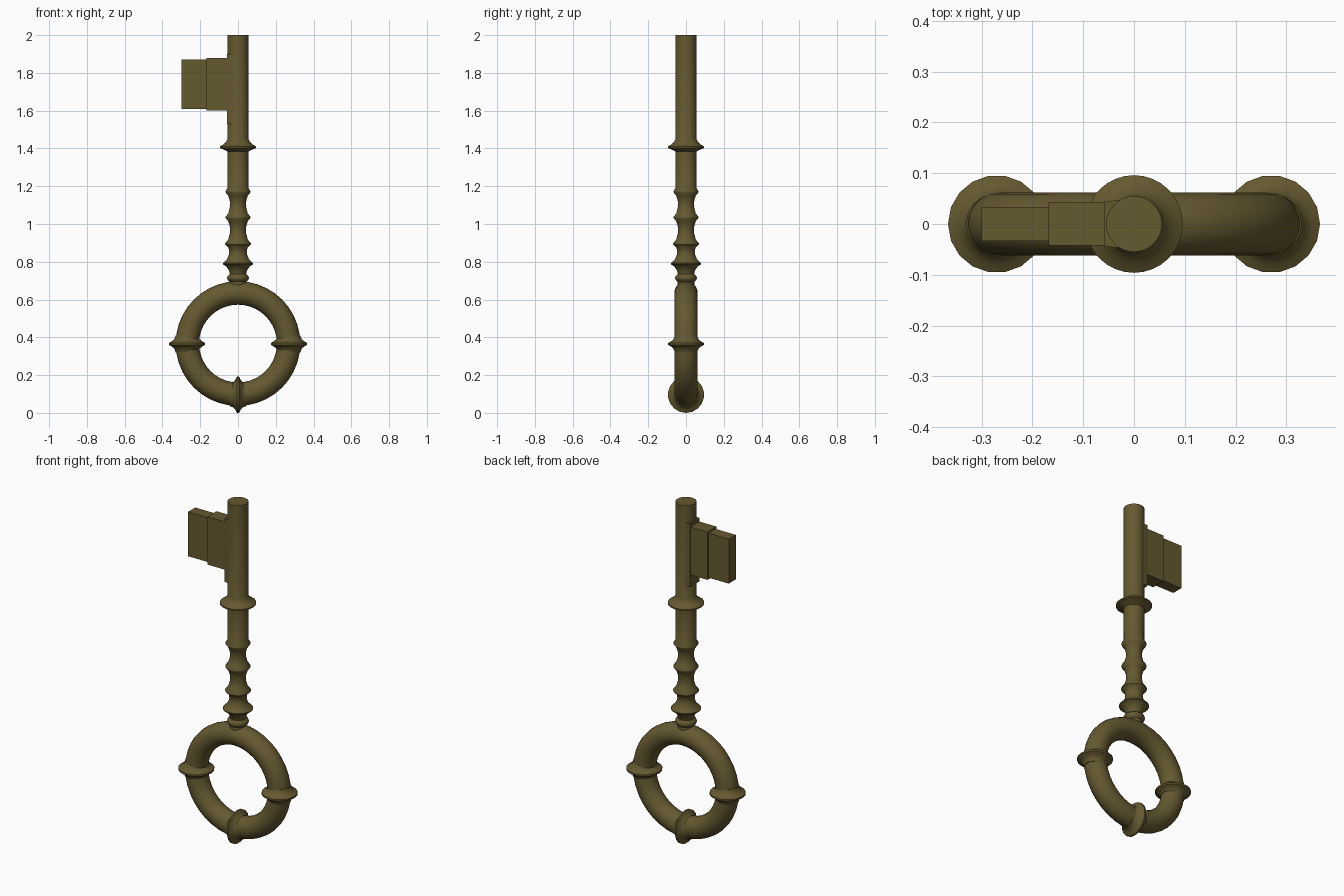
import bpy, bmesh, math
from mathutils import Matrix

if "Cube" in bpy.data.objects:
    bpy.data.objects.remove(bpy.data.objects["Cube"])

brass = bpy.data.materials.new("aged_brass")
brass.diffuse_color = (0.13, 0.10, 0.03, 1)
brass.use_nodes = True
brass.node_tree.nodes["Principled BSDF"].inputs["Base Color"].default_value = brass.diffuse_color


def finish(name, bm, smooth=True):
    bmesh.ops.recalc_face_normals(bm, faces=bm.faces)
    mesh = bpy.data.meshes.new(name)
    bm.to_mesh(mesh)
    bm.free()
    mesh.materials.append(brass)
    ob = bpy.data.objects.new(name, mesh)
    bpy.context.collection.objects.link(ob)
    bpy.ops.object.select_all(action='DESELECT')
    ob.select_set(True)
    bpy.context.view_layer.objects.active = ob
    if smooth:
        bpy.ops.object.shade_smooth_by_angle(angle=math.radians(40))
    return ob


def lathe(name, profile, sides, matrix=Matrix()):
    """Revolve (radius, z) points around z and cap both ends."""
    bm = bmesh.new()
    rings = [[bm.verts.new((r * math.cos(2 * math.pi * i / sides),
                            r * math.sin(2 * math.pi * i / sides), z))
              for i in range(sides)] for r, z in profile]
    for a, b in zip(rings, rings[1:]):
        for i in range(sides):
            j = (i + 1) % sides
            bm.faces.new((a[i], a[j], b[j], b[i]))
    bm.faces.new(rings[0][::-1])
    bm.faces.new(rings[-1])
    bm.transform(matrix)
    return finish(name, bm)


def block(name, x0, x1, half0, half1, z0, z1, slope=0.0):
    """Box along x; half0/half1 are the y half widths at x0 and x1."""
    bm = bmesh.new()
    bmesh.ops.create_cube(bm, size=2)
    for v in bm.verts:
        inner = v.co.x > 0
        v.co.x = x1 if inner else x0
        v.co.y *= half1 if inner else half0
        s = slope if inner else 0
        v.co.z = z1 + s if v.co.z > 0 else z0 - s
    return finish(name, bm, smooth=False)


# Bow: the round handle ring
bpy.ops.mesh.primitive_torus_add(major_segments=40, minor_segments=20,
                                 major_radius=0.268, minor_radius=0.062,
                                 location=(0, 0, 0.367), rotation=(math.pi / 2, 0, 0))
bow = bpy.context.object
bow.name = "bow_ring"
bow.data.materials.append(brass)
bpy.ops.object.shade_smooth()

# Pointed collars on the sides and bottom of the bow
collar = [(0.060, -0.045), (0.067, -0.025), (0.080, -0.014), (0.096, -0.005),
          (0.096, 0.005), (0.080, 0.014), (0.067, 0.025), (0.060, 0.045)]
for name, x, z, turn in (("left_bow_collar", -0.27, 0.365, 0),
                         ("right_bow_collar", 0.27, 0.365, 0),
                         ("bottom_bow_collar", 0, 0.096, math.pi / 2)):
    lathe(name, collar, 18,
          Matrix.Translation((x, 0, z)) @ Matrix.Rotation(turn, 4, 'Y'))

# Shank: turned stem with beads, then a plain shaft with one collar
lathe("shank", [
    (0.045, 0.66), (0.045, 0.695), (0.055, 0.705), (0.058, 0.715), (0.055, 0.725),
    (0.043, 0.735), (0.048, 0.755), (0.062, 0.775), (0.080, 0.787), (0.080, 0.793),
    (0.062, 0.808), (0.050, 0.83), (0.046, 0.85), (0.050, 0.875), (0.068, 0.892),
    (0.068, 0.898), (0.052, 0.917), (0.043, 0.95), (0.043, 0.985), (0.052, 1.015),
    (0.066, 1.032), (0.066, 1.038), (0.052, 1.055), (0.043, 1.09), (0.043, 1.12),
    (0.052, 1.15), (0.066, 1.167), (0.066, 1.173), (0.055, 1.19),
    (0.055, 1.383), (0.070, 1.392), (0.096, 1.402), (0.096, 1.410),
    (0.078, 1.421), (0.062, 1.437), (0.055, 1.452), (0.055, 2.0)], 32)

# Bit: stepped plate with a small flare where it meets the shank
block("bit_root", -0.058, 0, 0.044, 0.050, 1.53, 1.90)
block("bit_flare", -0.057, -0.045, 0.043, 0.046, 1.60, 1.88, 0.015)
block("bit_inner", -0.168, 0, 0.042, 0.042, 1.60, 1.88)
block("bit_outer", -0.30, -0.16, 0.033, 0.033, 1.61, 1.87)
